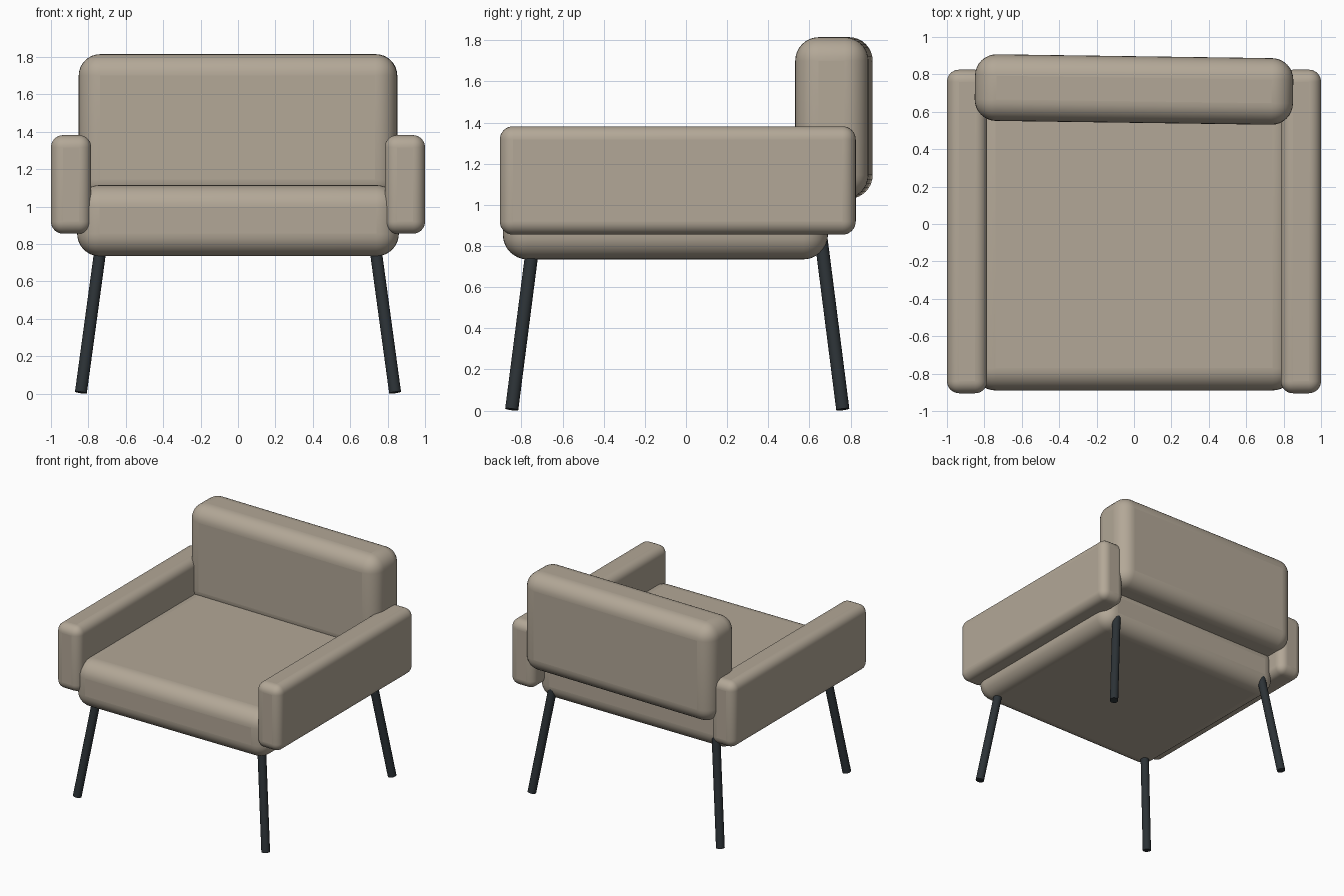
import bpy
from math import radians
from mathutils import Vector

if "Cube" in bpy.data.objects:
    bpy.data.objects.remove(bpy.data.objects["Cube"])


def material(name, color):
    m = bpy.data.materials.new(name)
    m.diffuse_color = color
    m.use_nodes = True
    m.node_tree.nodes["Principled BSDF"].inputs["Base Color"].default_value = m.diffuse_color
    return m


fabric = material("beige_fabric", (0.45, 0.39, 0.31, 1))
metal = material("dark_metal", (0.025, 0.032, 0.037, 1))


def cushion(name, lo, hi, radius, turn=0):
    """Rounded box between two corners, turned about z."""
    lo, hi = Vector(lo), Vector(hi)
    bpy.ops.mesh.primitive_cube_add(size=1, location=(lo + hi) / 2)
    ob = bpy.context.object
    ob.name = name
    ob.scale = hi - lo
    bpy.ops.object.transform_apply(location=False, rotation=False, scale=True)
    ob.rotation_euler.z = radians(turn)
    bev = ob.modifiers.new("rounding", 'BEVEL')
    bev.width, bev.segments = radius, 8
    ob.data.materials.append(fabric)
    bpy.ops.object.shade_smooth_by_angle(angle=radians(35))
    return ob


def leg(name, foot, top, radius=0.032):
    """Slanted round rod from foot to top."""
    foot, top = Vector(foot), Vector(top)
    axis = top - foot
    bpy.ops.mesh.primitive_cylinder_add(vertices=24, radius=radius, depth=axis.length,
                                        location=(foot + top) / 2)
    ob = bpy.context.object
    ob.name = name
    ob.rotation_euler = axis.to_track_quat('Z', 'Y').to_euler()
    ob.data.materials.append(metal)
    bpy.ops.object.shade_smooth_by_angle(angle=radians(35))


# Seat and slightly turned back cushion
cushion("seat", (-0.86, -0.89, 0.735), (0.86, 0.69, 1.115), 0.12)
cushion("backrest", (-0.851, 0.541, 1.03), (0.851, 0.897, 1.815), 0.115, turn=-0.8)

# Armrests and splayed legs, one set per side
for side, s in (("left", -1), ("right", 1)):
    x0, x1 = sorted((s * 0.785, s * 1.0))
    cushion(side + "_armrest", (x0, -0.905, 0.855), (x1, 0.825, 1.382), 0.065)
    leg(side + "_front_leg", (s * 0.84, -0.847, 0.006), (s * 0.718, -0.732, 0.9))
    leg(side + "_back_leg", (s * 0.84, 0.762, 0.006), (s * 0.718, 0.648, 0.9))
